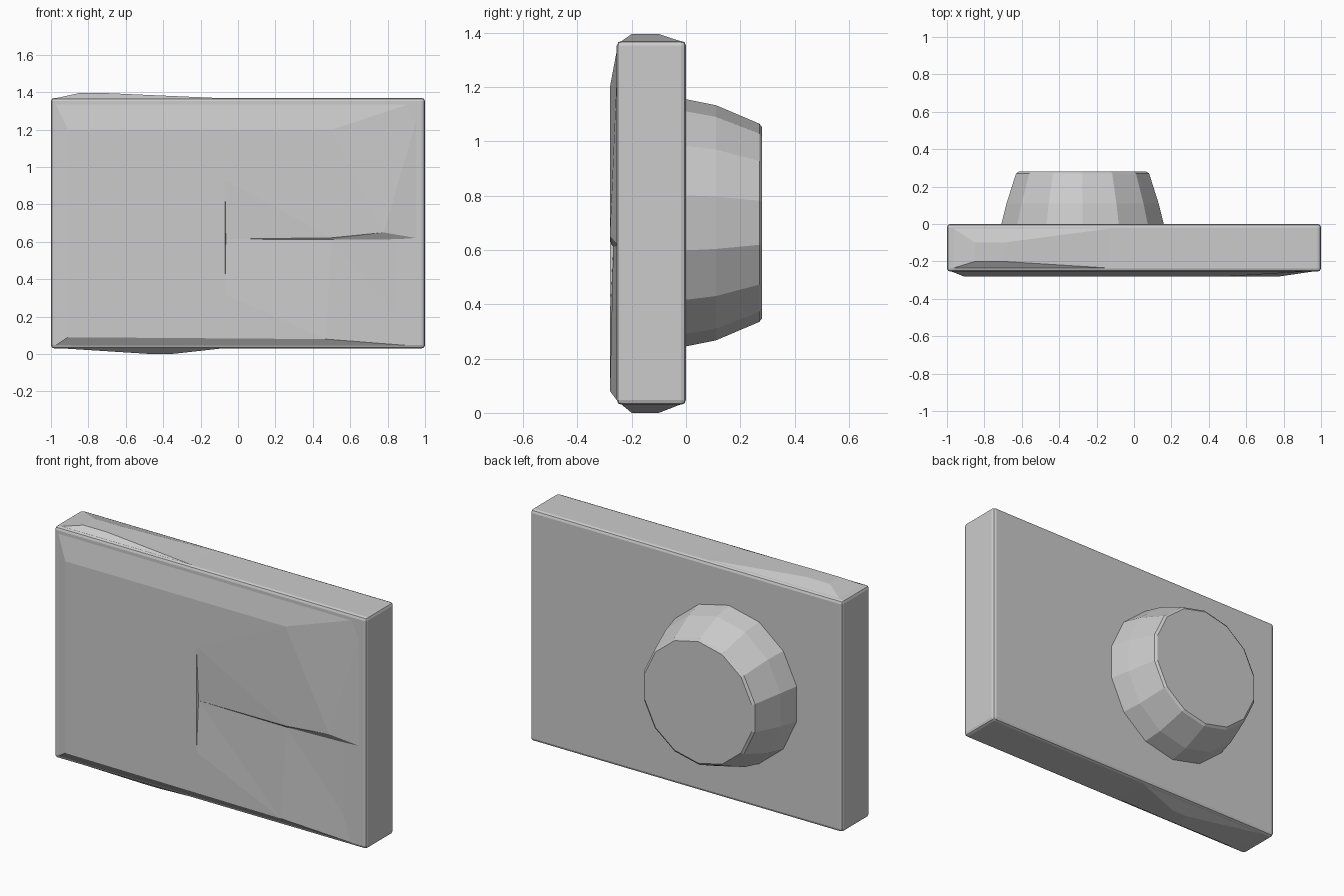
import bpy, bmesh, math

cube = bpy.data.objects.get("Cube")
if cube:
    bpy.data.objects.remove(cube, do_unlink=True)

grey = bpy.data.materials.new("plain_grey")
grey.use_nodes = True
grey.diffuse_color = (0.6, 0.6, 0.6, 1)
grey.node_tree.nodes["Principled BSDF"].inputs["Base Color"].default_value = (0.6, 0.6, 0.6, 1)


def finish(name, bm):
    bmesh.ops.recalc_face_normals(bm, faces=bm.faces[:])
    mesh = bpy.data.meshes.new(name)
    bm.to_mesh(mesh)
    bm.free()
    mesh.materials.append(grey)
    obj = bpy.data.objects.new(name, mesh)
    bpy.context.collection.objects.link(obj)
    return obj


def hull(name, points):
    bm = bmesh.new()
    for p in points:
        bm.verts.new(p)
    bmesh.ops.convex_hull(bm, input=bm.verts[:])
    return finish(name, bm)


# Slab body with chamfered edges
bm = bmesh.new()
bmesh.ops.create_cube(bm, size=1)
for v in bm.verts:
    v.co = (v.co.x * 2, v.co.y * 0.255 - 0.1275, v.co.z * 1.34 + 0.7)
bmesh.ops.bevel(bm, geom=bm.edges[:], offset=0.018, segments=2, profile=0.5, affect='EDGES')
finish("body", bm)

# Shallow swells on the top and bottom edges
for name, edge, peak, x0, x1 in (("top_swell", 1.367, 1.395, -0.85, -0.7),
                                 ("bottom_swell", 0.033, 0, -0.46, -0.36)):
    base = [(x, y, edge) for x in (-0.98, -0.06) for y in (-0.24, -0.015)]
    ridge = [(x, y, peak) for x in (x0, x1) for y in (-0.2, -0.1)]
    hull(name, base + ridge)

# Front panel: sloped rim, upright crack and a stepped ledge on the left side
pts = dict(
    a=(-0.985, 0.04, 0.25), b=(0.985, 0.04, 0.25), e=(0.985, 0.615, 0.25),
    c=(0.985, 1.36, 0.25), d=(-0.985, 1.36, 0.25),
    A=(-0.91, 0.09, 0.28), B=(0.47, 0.08, 0.28), C=(0.5, 1.2, 0.28), D=(-0.91, 1.2, 0.28),
    P=(-0.07, 0.93, 0.28), L=(-0.07, 0.615, 0.28), Q=(-0.07, 0.32, 0.28),
    R=(-0.065, 0.615, 0.268), M=(0.5, 0.612, 0.268), N=(0.5, 0.622, 0.276),
    E=(0.78, 0.65, 0.28))
bm = bmesh.new()
verts = {k: bm.verts.new((x, -y, z)) for k, (x, z, y) in pts.items()}
for face in ("ABQLPCD PLR LQR PRN PNC CNE CEc Eec RMN NME EMe QBR RBM BbM Mbe "
             "abBA aADd dDCc abecd").split():
    bm.faces.new([verts[k] for k in face])
finish("front_panel", bm)

# Faceted round boss on the back
SIDES = 14
bm = bmesh.new()
rings = []
for y, rx, rz in ((-0.01, 0.445, 0.457), (0, 0.445, 0.455), (0.11, 0.417, 0.433),
                  (0.27, 0.365, 0.365), (0.28, 0.35, 0.352)):
    ring = []
    for i in range(SIDES):
        t = math.tau * (i + 0.5) / SIDES
        ring.append(bm.verts.new((-0.275 + rx * math.cos(t), y, 0.7 + rz * math.sin(t))))
    rings.append(ring)
for low, high in zip(rings, rings[1:]):
    for i in range(SIDES):
        j = (i + 1) % SIDES
        bm.faces.new((low[i], low[j], high[j], high[i]))
bm.faces.new(rings[0])
bm.faces.new(rings[-1])
finish("back_boss", bm)
